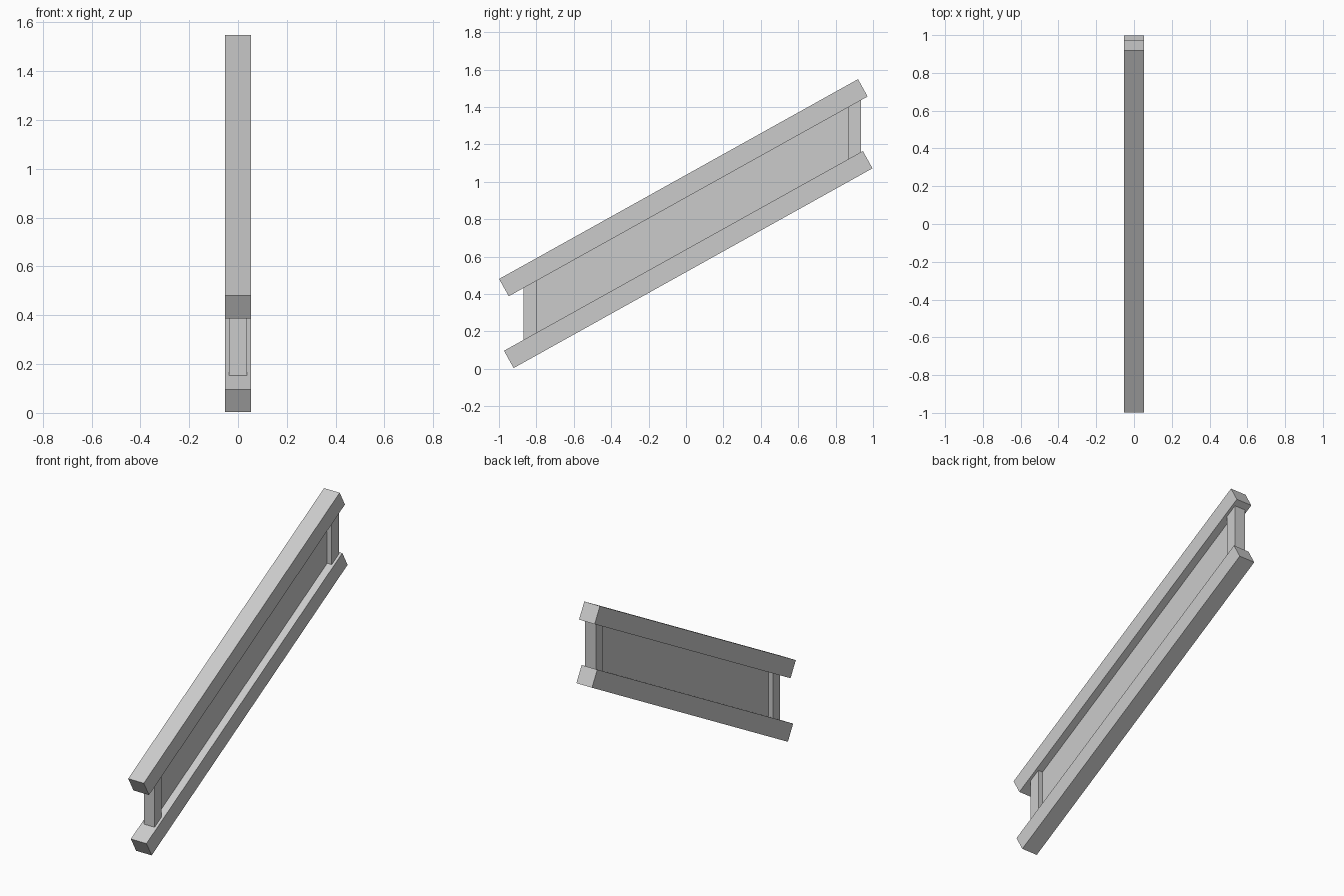
import bpy
import bmesh
import math
from mathutils import Vector

cube = bpy.data.objects.get("Cube")
if cube:
    bpy.data.objects.remove(cube, do_unlink=True)

grey = bpy.data.materials.new("light_grey")
grey.use_nodes = True
colour = (0.6, 0.6, 0.6, 1)
grey.diffuse_color = colour
grey.node_tree.nodes["Principled BSDF"].inputs["Base Color"].default_value = colour

SLOPE = math.radians(29.1)
TOP, BOTTOM = Vector((-0.014, 0.968)), Vector((0.012, 0.584))  # rail centres (y, z)


def prism(name, outline, width):
    """Extrude a side outline of (y, z) points to a width centred on x."""
    bm = bmesh.new()
    face = bm.faces.new([bm.verts.new((-width / 2, y, z)) for y, z in outline])
    moved = bmesh.ops.extrude_face_region(bm, geom=[face])["geom"]
    verts = [g for g in moved if isinstance(g, bmesh.types.BMVert)]
    bmesh.ops.translate(bm, verts=verts, vec=(width, 0, 0))
    bmesh.ops.recalc_face_normals(bm, faces=bm.faces)
    mesh = bpy.data.meshes.new(name)
    bm.to_mesh(mesh)
    bm.free()
    mesh.materials.append(grey)
    obj = bpy.data.objects.new(name, mesh)
    bpy.context.collection.objects.link(obj)


def rail(name, centre):
    along = Vector((math.cos(SLOPE), math.sin(SLOPE))) * 1.098
    up = Vector((-math.sin(SLOPE), math.cos(SLOPE))) * 0.053
    prism(name, [centre - along - up, centre + along - up,
                 centre + along + up, centre - along + up], 0.107)


def between_rails(name, y0, y1, width):
    """Upright part whose sloped ends sit inside both rails."""
    def height(centre, y):
        return centre.y + (y - centre.x) * math.tan(SLOPE)
    prism(name, [(y0, height(BOTTOM, y0)), (y1, height(BOTTOM, y1)),
                 (y1, height(TOP, y1)), (y0, height(TOP, y0))], width)


# Sloping rails
rail("top_rail", TOP)
rail("bottom_rail", BOTTOM)

# Upright end posts and the thin infill panel
between_rails("front_post", -0.87, -0.8, 0.074)
between_rails("back_post", 0.865, 0.935, 0.074)
between_rails("infill_panel", -0.82, 0.885, 0.012)
